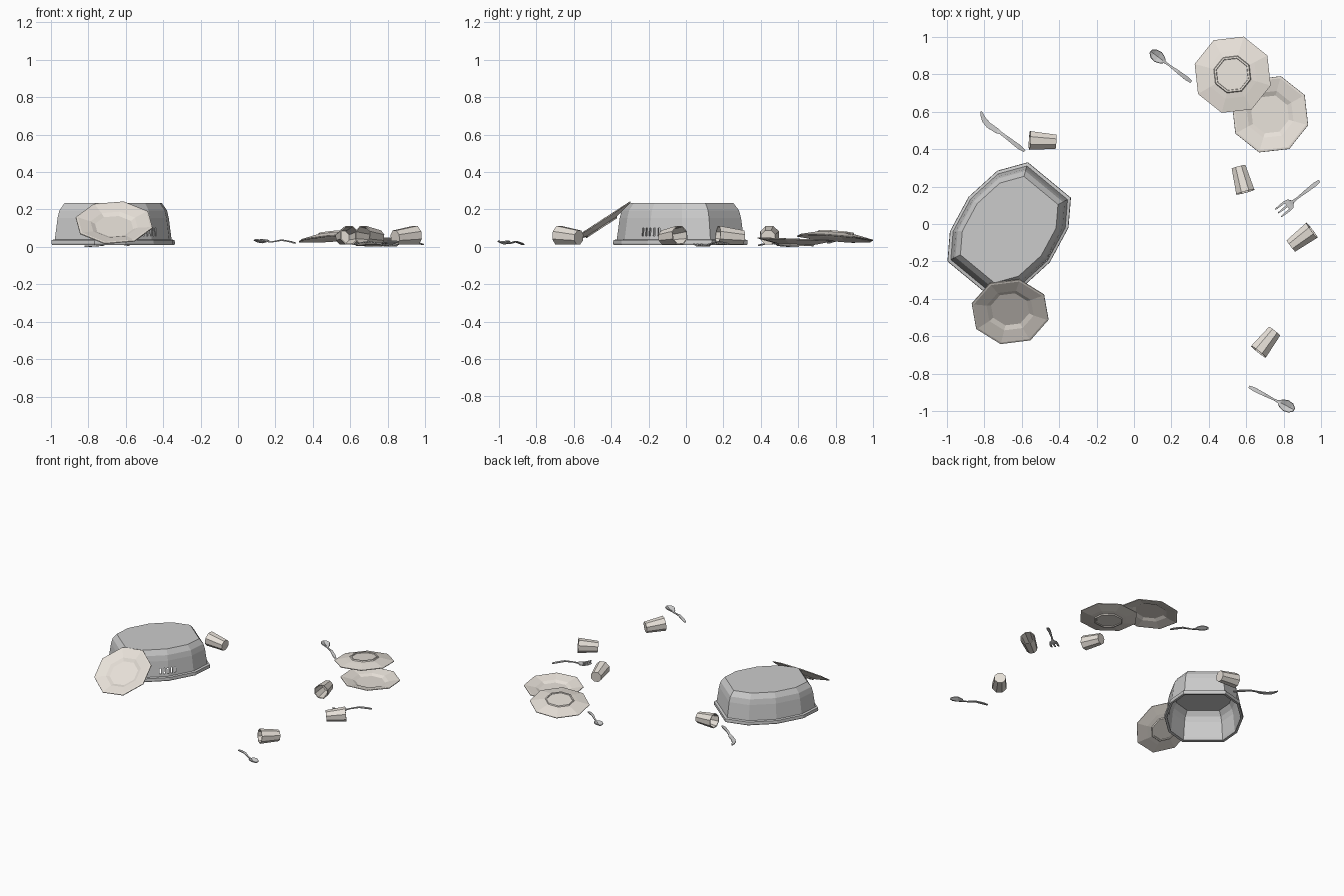
import bpy, bmesh, math
from math import cos, sin, radians
from mathutils import Matrix, Vector

if "Cube" in bpy.data.objects:
    bpy.data.objects.remove(bpy.data.objects["Cube"])

china = bpy.data.materials.new("off_white_china")
china.diffuse_color = (0.80, 0.75, 0.69, 1)
china.use_nodes = True
china.node_tree.nodes["Principled BSDF"].inputs["Base Color"].default_value = china.diffuse_color


def add(name, bm, matrix=Matrix(), mat=None):
    bmesh.ops.recalc_face_normals(bm, faces=bm.faces)
    me = bpy.data.meshes.new(name)
    bm.to_mesh(me)
    bm.free()
    if mat:
        me.materials.append(mat)
    ob = bpy.data.objects.new(name, me)
    ob.matrix_world = matrix
    bpy.context.collection.objects.link(ob)
    return ob


def ngon(n, phase):
    return [(cos(radians(phase) + 2 * math.pi * i / n), sin(radians(phase) + 2 * math.pi * i / n))
            for i in range(n)]


def shell(name, outline, profile, matrix=Matrix(), mat=None):
    """Sweep (scale, z) profile round an outline, capping both ends."""
    bm = bmesh.new()
    rings = [[bm.verts.new((x * s, y * s, z)) for x, y in outline] for s, z in profile]
    n = len(outline)
    for a, b in zip(rings, rings[1:]):
        for i in range(n):
            bm.faces.new((a[i], a[(i + 1) % n], b[(i + 1) % n], b[i]))
    bm.faces.new(rings[0])
    bm.faces.new(rings[-1])
    return add(name, bm, matrix, mat)


def cutlery(name, ribbons, loc, angle):
    """Thin ribbons of stations (s, offset, half_width, z, sag)."""
    bm = bmesh.new()
    for stations in ribbons:
        rows = [[bm.verts.new((s, o + k * w, z + (sag if k == 0 else 0))) for k in (-1, 0, 1)]
                for s, o, w, z, sag in stations]
        for a, b in zip(rows, rows[1:]):
            for i in (0, 1):
                bm.faces.new((a[i], b[i], b[i + 1], a[i + 1]))
    ob = add(name, bm, Matrix.Translation(loc) @ Matrix.Rotation(radians(angle), 4, 'Z'))
    m = ob.modifiers.new("thickness", 'SOLIDIFY')
    m.thickness = 0.006
    m.offset = 0


# Overturned ten-sided oval tub
half = [(0.33, 0.17), (0.10, 0.36), (-0.063, 0.315), (-0.217, 0.175), (-0.317, -0.01)]
oval = half + [(-x, -y) for x, y in half]
tub = shell("wash_tub", oval,
            [(0.76, 0.220), (0.84, 0.186), (0.875, 0.15), (0.915, 0.035), (0.93, 0.012),
             (0.99, 0.010), (1.0, 0.018), (0.995, 0.036), (0.945, 0.040), (0.90, 0.155),
             (0.87, 0.195), (0.79, 0.233)],
            Matrix.Translation((-0.667, -0.03, 0)))

# Vent slots through the tub wall
bm = bmesh.new()
for i in range(5):
    m = (Matrix.Translation((-0.467, -0.192, 0.08)) @ Matrix.Rotation(radians(51), 4, 'Z')
         @ Matrix.Translation(((i - 2) * 0.027, 0, 0)) @ Matrix.Diagonal((0.011, 0.12, 0.042, 1)))
    bmesh.ops.create_cube(bm, size=1, matrix=m)
cutter = add("slot_cutter", bm)
cutter.hide_render = True
cutter.hide_viewport = False
cutter.display_type = 'WIRE'
b = tub.modifiers.new("slots", 'BOOLEAN')
b.operation = 'DIFFERENCE'
b.object = cutter
b.solver = 'EXACT'

# Plates: one leaning on the tub, one upright, one upside down on its rim
plate = [(0.105, 0.011), (0.130, 0.023), (0.200, 0.038), (0.211, 0.037), (0.212, 0.032),
         (0.135, 0.014), (0.104, 0.008), (0.100, 0.0), (0.090, 0.0), (0.088, 0.005)]
tilt = Vector((-1, -1, 0))
places = [
    ("leaning_plate", 31, Matrix.Translation((-0.662, -0.450, 0.100)) @ Matrix.Rotation(radians(33), 4, 'X')),
    ("lower_plate", 29, Matrix.Translation((0.727, 0.585, 0.006)) @ Matrix.Rotation(radians(-2), 4, 'X')),
    ("upturned_plate", -29, Matrix.Translation((0.525, 0.80, 0.080))
     @ Matrix.Rotation(radians(6), 4, tilt) @ Matrix.Rotation(math.pi, 4, 'X')),
]
for name, phase, m in places:
    shell(name, ngon(8, phase), plate, m, china)

# Tumblers lying on their sides, mouth pointing along the given angle
cup = [(0.036, -0.060), (0.048, 0.070), (0.054, 0.070), (0.041, -0.070)]
for i, (x, y, a) in enumerate([(-0.488, 0.443, 177), (0.577, 0.238, -75),
                               (0.895, -0.075, 37), (0.708, -0.628, 232)]):
    d = Vector((cos(radians(a)), sin(radians(a)), 0.09))
    m = Matrix.Translation((x, y, 0.056)) @ d.to_track_quat('Z', 'Y').to_matrix().to_4x4()
    shell(f"tumbler_{i + 1}", ngon(8, 22.5), cup, m, china)

# Spoons
spoon = [(0, 0, 0.007, 0.012, 0), (0.03, 0, 0.011, 0.019, 0), (0.09, 0, 0.009, 0.028, 0),
         (0.15, 0, 0.005, 0.019, 0), (0.175, 0, 0.007, 0.019, 0), (0.19, 0, 0.020, 0.026, -0.006),
         (0.22, 0, 0.031, 0.030, -0.016), (0.25, 0, 0.026, 0.030, -0.012), (0.27, 0, 0.009, 0.029, -0.002)]
cutlery("spoon_1", [spoon], (0.305, 0.76, 0.008), 143)
cutlery("spoon_2", [spoon], (0.615, -0.87, 0), -27)

# Fork with three tines
handle = spoon[:4] + [(0.18, 0, 0.008, 0.012, 0), (0.195, 0, 0.027, 0.007, 0),
                      (0.218, 0, 0.031, 0.004, 0)]
tines = [[(0.216, o, 0.006, 0.004, 0), (0.245, o, 0.006, 0.006, 0), (0.278, o, 0.003, 0.016, 0)]
         for o in (-0.025, 0, 0.025)]
cutlery("fork", [handle] + tines, (0.99, 0.23, 0), 218)

# Knife with a curved blade
cutlery("knife", [[(0, 0, 0.007, 0.008, 0), (0.04, 0.004, 0.012, 0.014, 0), (0.12, 0.010, 0.009, 0.020, 0),
                   (0.16, 0.014, 0.008, 0.014, 0), (0.18, 0.018, 0.014, 0.008, 0),
                   (0.235, 0.026, 0.015, 0.004, 0), (0.27, 0.022, 0.014, 0.003, 0),
                   (0.30, 0.008, 0.010, 0.003, 0), (0.315, -0.002, 0.003, 0.003, 0)]],
        (-0.585, 0.39, 0), 138)
